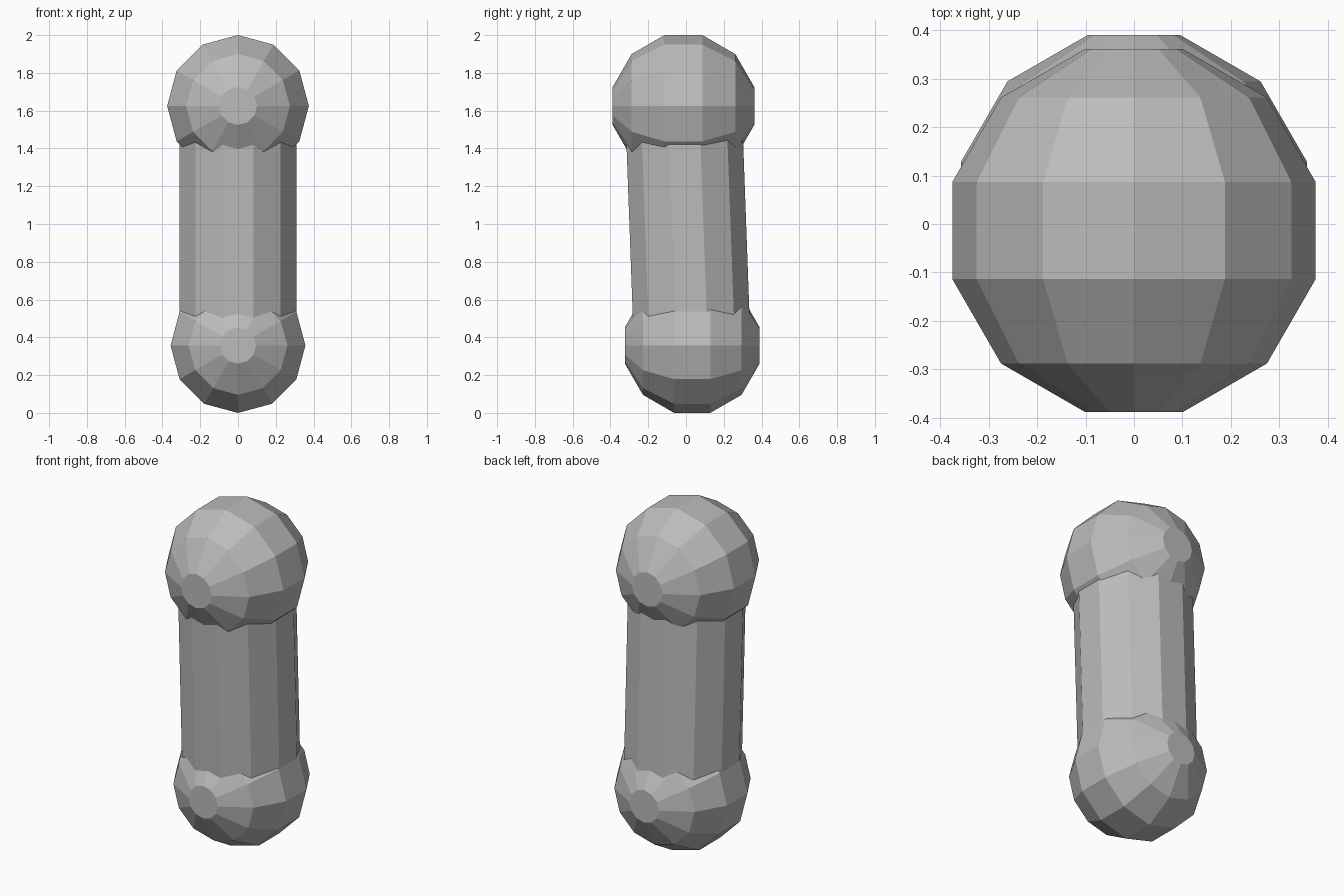
import bpy, bmesh, math
from mathutils import Vector

if "Cube" in bpy.data.objects:
    bpy.data.objects.remove(bpy.data.objects["Cube"])

grey = bpy.data.materials.new("plain grey")
grey.diffuse_color = (0.5, 0.5, 0.5, 1)
grey.use_nodes = True
grey.node_tree.nodes["Principled BSDF"].inputs["Base Color"].default_value = grey.diffuse_color

SIDES = 12
LOW = Vector((0, 0.033, 0.357))     # lower joint centre
HIGH = Vector((0, -0.0135, 1.625))  # upper joint centre


def loft(name, rings, phase, axis_y):
    """Skin 12-sided rings (centre, radius) that lie across the y or z axis."""
    bm = bmesh.new()
    loops = []
    for centre, radius in rings:
        loop = []
        for i in range(SIDES):
            a = 2 * math.pi * i / SIDES + phase
            u, v = radius * math.cos(a), radius * math.sin(a)
            loop.append(bm.verts.new(centre + Vector((u, 0, v) if axis_y else (u, v, 0))))
        loops.append(loop)
    for a, b in zip(loops, loops[1:]):
        for i in range(SIDES):
            j = (i + 1) % SIDES
            bm.faces.new((a[i], a[j], b[j], b[i]))
    bm.faces.new(loops[0])
    bm.faces.new(loops[-1])
    bmesh.ops.recalc_face_normals(bm, faces=bm.faces)
    mesh = bpy.data.meshes.new(name)
    bm.to_mesh(mesh)
    bm.free()
    mesh.materials.append(grey)
    obj = bpy.data.objects.new(name, mesh)
    bpy.context.collection.objects.link(obj)
    return obj


def ball(name, centre, radius):
    """Faceted ball with flat round caps at its front and back."""
    r = radius / math.cos(math.radians(15))
    rings = []
    for deg in (-75, -45, -15, 15, 45, 75):
        t = math.radians(deg)
        rings.append((centre + Vector((0, r * math.sin(t), 0)), r * math.cos(t)))
    return loft(name, rings, 0, True)


# Joint balls
ball("lower_joint", LOW, 0.357)
ball("upper_joint", HIGH, 0.375)

# Slightly leaning shaft between the joints
loft("shaft", [(LOW, 0.32), (HIGH, 0.32)], math.radians(15), False)
